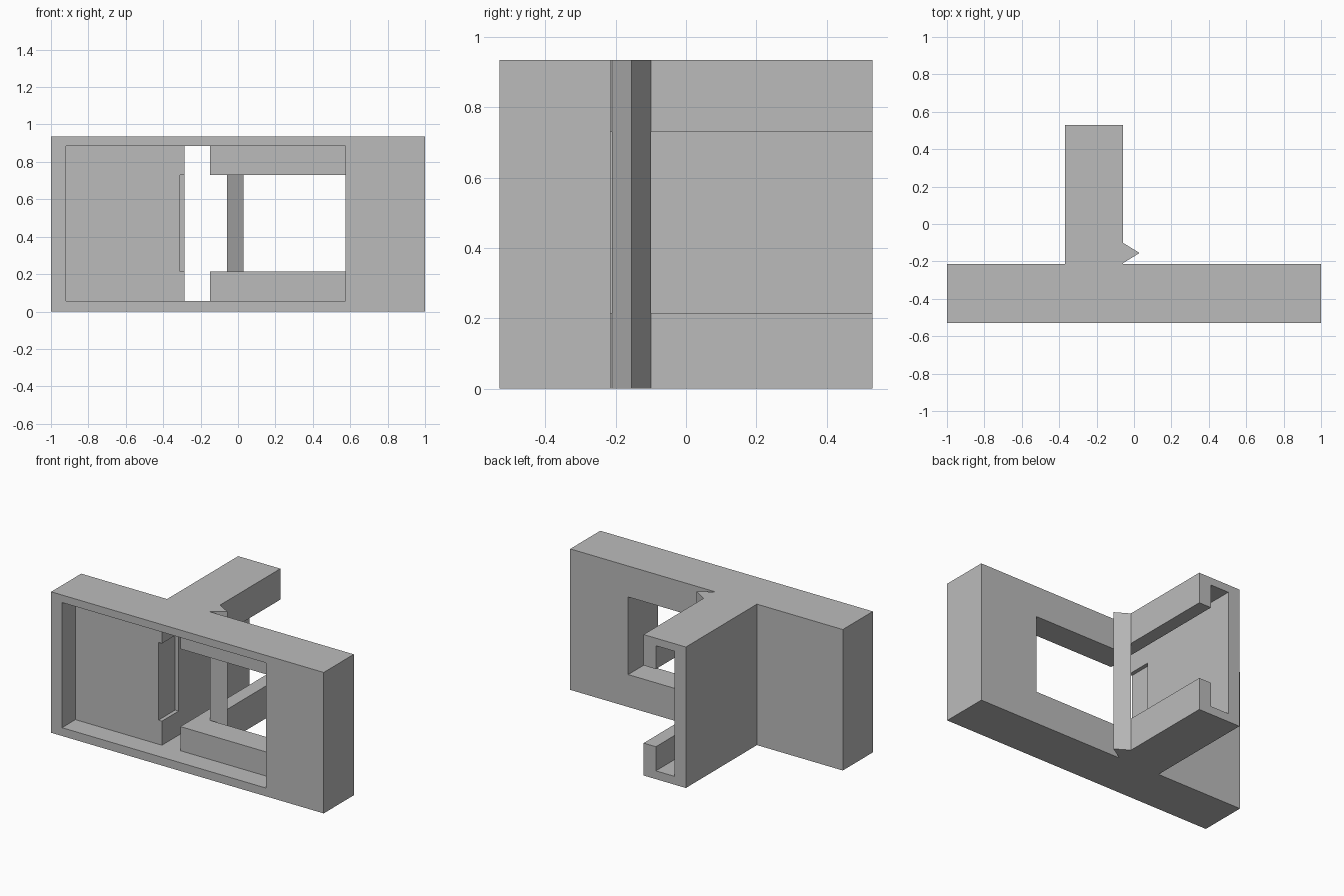
import bpy
import bmesh

if "Cube" in bpy.data.objects:
    bpy.data.objects.remove(bpy.data.objects["Cube"], do_unlink=True)

# Single plain grey
grey = bpy.data.materials.new("plain grey")
grey.use_nodes = True
grey.diffuse_color = (0.5, 0.5, 0.5, 1)
grey.node_tree.nodes["Principled BSDF"].inputs["Base Color"].default_value = (0.5, 0.5, 0.5, 1)

HEIGHT = 0.935
PLATE_FRONT, PLATE_BACK, ARM_END = -0.53, -0.215, 0.53
POCKET_BACK = -0.39
ARM_LEFT, ARM_RIGHT = -0.37, -0.06
WALL_IN, LIP_IN = -0.285, -0.15      # inner sides of the arm channel
POCKET_Z = (0.055, 0.885)
SLOT_Z = (0.215, 0.73)
POCKET_RIGHT = 0.575


def prism(name, outline, z0, z1):
    """Extrude a plan outline from z0 to z1."""
    bm = bmesh.new()
    base = bm.faces.new([bm.verts.new((x, y, z0)) for x, y in outline])
    top = bmesh.ops.extrude_face_region(bm, geom=[base])["geom"]
    verts = [v for v in top if isinstance(v, bmesh.types.BMVert)]
    bmesh.ops.translate(bm, verts=verts, vec=(0, 0, z1 - z0))
    bmesh.ops.recalc_face_normals(bm, faces=bm.faces)
    mesh = bpy.data.meshes.new(name)
    bm.to_mesh(mesh)
    bm.free()
    mesh.materials.append(grey)
    obj = bpy.data.objects.new(name, mesh)
    bpy.context.collection.objects.link(obj)
    return obj


def rect(x0, x1, y0, y1):
    return [(x0, y0), (x1, y0), (x1, y1), (x0, y1)]


def cut(body, outline, z_range):
    """Subtract a prism from the body."""
    cutter = prism("cutter", outline, *z_range)
    cutter.hide_render = True
    mod = body.modifiers.new("cut", "BOOLEAN")
    mod.operation = "DIFFERENCE"
    mod.solver = "EXACT"
    mod.object = cutter
    bpy.context.view_layer.objects.active = body
    bpy.ops.object.modifier_apply(modifier=mod.name)
    bpy.data.objects.remove(cutter, do_unlink=True)


# T-shaped body: wide front plate with an arm behind it
body = prism("plate_and_arm", [
    (-1, PLATE_FRONT), (1, PLATE_FRONT), (1, PLATE_BACK), (ARM_RIGHT, PLATE_BACK),
    (ARM_RIGHT, ARM_END), (ARM_LEFT, ARM_END), (ARM_LEFT, PLATE_BACK), (-1, PLATE_BACK),
], 0, HEIGHT)

# Shallow front pocket
cut(body, rect(-0.92, POCKET_RIGHT, PLATE_FRONT - 0.1, POCKET_BACK), POCKET_Z)
# Channel running through the arm
cut(body, rect(WALL_IN, LIP_IN, POCKET_BACK - 0.05, ARM_END + 0.1), POCKET_Z)
# Window through the plate, joined to the slot along the arm's side
cut(body, [
    (LIP_IN - 0.05, POCKET_BACK - 0.05), (POCKET_RIGHT, POCKET_BACK - 0.05),
    (POCKET_RIGHT, PLATE_BACK + 0.1), (ARM_RIGHT + 0.1, PLATE_BACK + 0.1),
    (ARM_RIGHT + 0.1, ARM_END + 0.1), (LIP_IN - 0.05, ARM_END + 0.1),
], SLOT_Z)
# Small recess in the channel wall
cut(body, rect(-0.31, WALL_IN + 0.05, POCKET_BACK - 0.05, PLATE_BACK), SLOT_Z)

# Pointed full-height ridge bridging the slot
prism("side_ridge", [(ARM_RIGHT, -0.21), (0.03, -0.155), (ARM_RIGHT, -0.1)], 0, HEIGHT)
